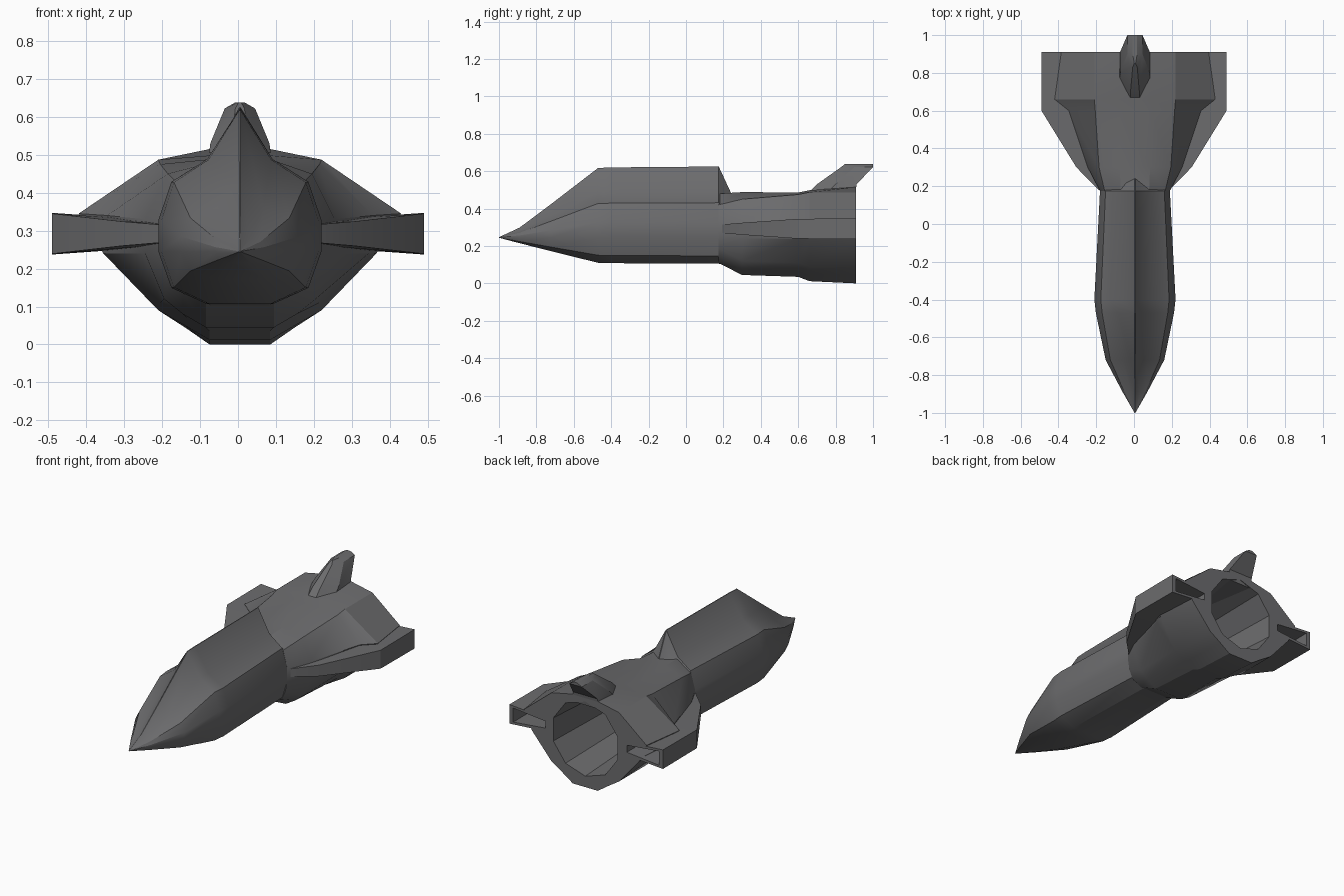
import bpy, bmesh, math

if "Cube" in bpy.data.objects:
    bpy.data.objects.remove(bpy.data.objects["Cube"])

CX = 0.005    # the hull sits a hair right of centre

dark = bpy.data.materials.new("dark_grey")
dark.diffuse_color = (0.15, 0.15, 0.155, 1)
dark.use_nodes = True
dark.node_tree.nodes["Principled BSDF"].inputs["Base Color"].default_value = dark.diffuse_color


def loft(name, rings):
    """Closed solid through rings of equal point count."""
    bm = bmesh.new()
    rows = [[bm.verts.new(p) for p in r] for r in rings]
    n = len(rows[0])
    for a, b in zip(rows, rows[1:]):
        for i in range(n):
            j = (i + 1) % n
            bm.faces.new((a[i], a[j], b[j], b[i]))
    bm.faces.new(rows[0])
    bm.faces.new(rows[-1])
    bmesh.ops.recalc_face_normals(bm, faces=bm.faces)
    me = bpy.data.meshes.new(name)
    bm.to_mesh(me)
    bm.free()
    me.materials.append(dark)
    ob = bpy.data.objects.new(name, me)
    bpy.context.collection.objects.link(ob)
    return ob


def mirrored(half, y):
    """Half section (bottom to top) -> full ring at y."""
    return [(CX + x, y, z) for x, z in half] + [(CX - x, y, z) for x, z in reversed(half)]


def cut(ob, cutter):
    m = ob.modifiers.new("cut", 'BOOLEAN')
    m.operation, m.solver, m.object = 'DIFFERENCE', 'EXACT', cutter
    bpy.context.view_layer.objects.active = ob
    bpy.ops.object.modifier_apply(modifier=m.name)


# forward fuselage: round belly with a sharp dorsal ridge
LOW = [(0.42, 1.0), (0.84, 0.70), (1.0, 0.0)]
HIGH = [(1.0, 0.22), (0.84, 0.49), (0.40, 0.65), (0.01, 1.0)]
MID = 0.245
rings = []
for y, w, bottom, top in [(-1.0, 0.002, 0.244, 0.247), (-0.89, 0.065, 0.215, 0.298),
                          (-0.72, 0.155, 0.172, 0.425), (-0.47, 0.207, 0.11, 0.617),
                          (-0.4, 0.215, 0.108, 0.62), (0.175, 0.185, 0.105, 0.625),
                          (0.24, 0.185, 0.09, 0.485)]:
    half = [(w * a, MID - (MID - bottom) * f) for a, f in LOW]
    half += [(w * a, MID + (top - MID) * f) for a, f in HIGH]
    rings.append(mirrored(half, y))
loft("forward_fuselage", rings)

# flared rear hull
AFT = {
    0.175: [(.09, .108), (.15, .135), (.175, .19), (.185, .25), (.185, .33), (.16, .42), (.075, .48)],
    0.30: [(.09, .045), (.15, .08), (.2, .12), (.25, .24), (.25, .33), (.19, .45), (.08, .488)],
    0.60: [(.08, .035), (.14, .07), (.21, .11), (.34, .24), (.35, .34), (.21, .475), (.08, .486)],
    0.66: [(.08, .012), (.145, .05), (.215, .09), (.36, .24), (.425, .345), (.215, .487), (.08, .498)],
    0.91: [(.08, 0), (.145, .045), (.215, .09), (.34, .235), (.39, .345), (.215, .487), (.08, .515)],
}
hull = loft("rear_hull", [mirrored(h, y) for y, h in AFT.items()])

# engine bore, slightly narrowing inward
bore = loft("bore_cutter", [[(CX + r * math.cos(a), y, 0.278 + r * math.sin(a))
                             for a in (math.tau * (i + 0.5) / 10 for i in range(10))]
                            for y, r in ((0.36, 0.185), (0.91, 0.215), (1.1, 0.215))])
cut(hull, bore)
bpy.data.objects.remove(bore)

# wings with a tapered slot open at the rear
WZ = 0.292
for side, s in (("left", -1), ("right", 1)):
    wing = loft(side + "_wing", [
        [(s * xi, y, WZ - hi), (s * xo, y, WZ - ho), (s * xo, y, WZ + ho), (s * xi, y, WZ + hi)]
        for y, xi, xo, hi, ho in [(0.18, .10, .187, .02, .022), (0.30, .20, .305, .03, .032),
                                  (0.60, .24, .49, .037, .053), (0.91, .24, .49, .037, .055)]])
    slot = loft("slot_cutter", [
        [(s * .26, y, WZ - .02), (s * .465, y, WZ - .04), (s * .465, y, WZ + .04), (s * .26, y, WZ + .02)]
        for y in (0.72, 1.1)])
    cut(wing, slot)
    cut(hull, slot)
    bpy.data.objects.remove(slot)

# swept tail fin with a narrow leading edge
loft("tail_fin", [
    [(CX - w * .3, yf, z), (CX + w * .3, yf, z), (CX + w, ym, z), (CX + w, yb, z),
     (CX - w, yb, z), (CX - w, ym, z)]
    for z, yf, ym, yb, w in [(.47, .64, .74, .905, .085), (.53, .70, .80, .912, .078),
                             (.622, .83, .90, 1.0, .04), (.638, .85, .90, 1.0, .012)]])

# soft shading over shallow angles, crisp edges elsewhere
for ob in bpy.context.scene.objects:
    ob.select_set(True)
bpy.ops.object.shade_smooth_by_angle(angle=math.radians(25))
